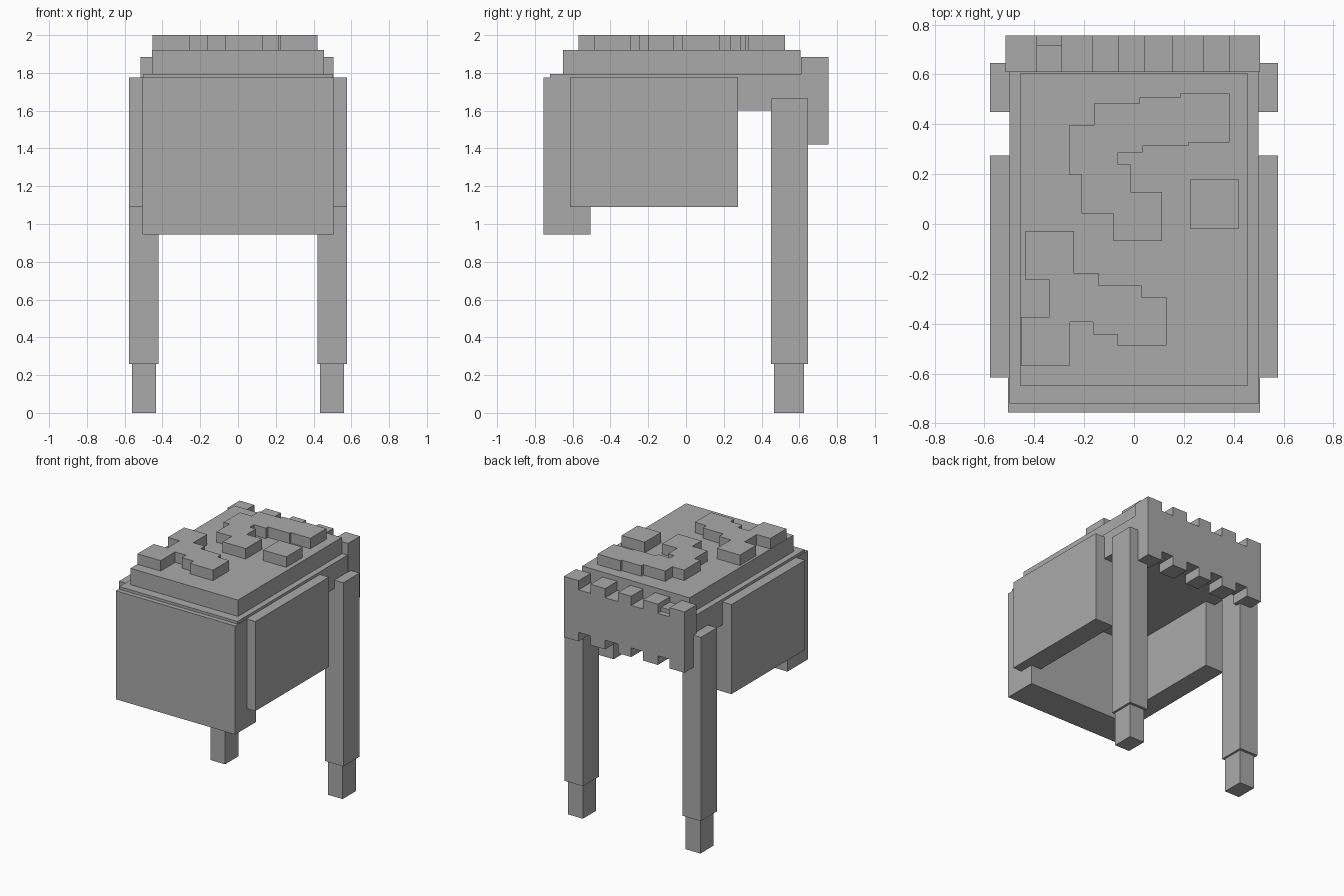
import bpy
import bmesh

cube = bpy.data.objects.get("Cube")
if cube:
    bpy.data.objects.remove(cube, do_unlink=True)

grey = bpy.data.materials.new("plain_grey")
grey.use_nodes = True
grey.diffuse_color = (0.4, 0.4, 0.4, 1)
grey.node_tree.nodes["Principled BSDF"].inputs["Base Color"].default_value = (0.4, 0.4, 0.4, 1)


def finish(name, bm):
    bmesh.ops.recalc_face_normals(bm, faces=bm.faces)
    mesh = bpy.data.meshes.new(name)
    bm.to_mesh(mesh)
    bm.free()
    mesh.materials.append(grey)
    obj = bpy.data.objects.new(name, mesh)
    bpy.context.collection.objects.link(obj)
    return obj


def box(name, x, y, z):
    """Box from (low, high) ranges on each axis."""
    bm = bmesh.new()
    bmesh.ops.create_cube(bm, size=1)
    for v in bm.verts:
        for i, (lo, hi) in enumerate((x, y, z)):
            v.co[i] = lo if v.co[i] < 0 else hi
    return finish(name, bm)


# Main body plates
box("front_panel", (-0.505, 0.505), (-0.755, -0.505), (0.945, 1.775))
box("lower_top_plate", (-0.5, 0.5), (-0.72, 0.61), (1.6, 1.795))
box("upper_top_plate", (-0.455, 0.455), (-0.65, 0.605), (1.795, 1.92))

# Mirrored side panels, legs and feet
for side, s in (("left", 1), ("right", -1)):
    def span(a, b):
        return sorted((s * a, s * b))
    box(side + "_side_panel", span(0.42, 0.577), (-0.615, 0.275), (1.09, 1.775))
    box(side + "_leg", span(0.42, 0.577), (0.45, 0.645), (0.26, 1.665))
    box(side + "_foot", span(0.435, 0.56), (0.465, 0.625), (0, 0.26))

# Back panel with notches along its top and bottom edges
columns = [-0.515, -0.39, -0.29, -0.165, -0.065, 0.045, 0.155, 0.28, 0.38, 0.505]


def notched_edge(outer, inner):
    pts = []
    for i, (a, b) in enumerate(zip(columns, columns[1:])):
        z = inner if i % 2 else outer
        pts += [(a, z), (b, z)]
    return pts


bm = bmesh.new()
outline = notched_edge(1.42, 1.49) + notched_edge(1.885, 1.815)[::-1]
face = bm.faces.new([bm.verts.new((x, 0.61, z)) for x, z in outline])
ext = bmesh.ops.extrude_face_region(bm, geom=[face])
for v in ext["geom"]:
    if isinstance(v, bmesh.types.BMVert):
        v.co.y = 0.755
finish("back_panel", bm)
box("notch_step", (-0.39, -0.29), (0.61, 0.715), (1.815, 1.845))

# Raised square blocks on top, overlapping into two winding shapes
blocks = {
    "back_raised_block": [(0.285, 0.425), (0.12, 0.41), (-0.063, 0.385),
                          (-0.163, 0.297), (-0.113, 0.14), (0.015, 0.03)],
    "side_raised_block": [(0.323, 0.08)],
    "front_raised_block": [(-0.338, -0.127), (-0.24, -0.295), (-0.067, -0.345),
                           (0.032, -0.39), (-0.355, -0.47)],
}
half = 0.098
for name, centres in blocks.items():
    for n, (x, y) in enumerate(centres, 1):
        box(f"{name}_{n}", (x - half, x + half), (y - half, y + half), (1.92, 2.0))
